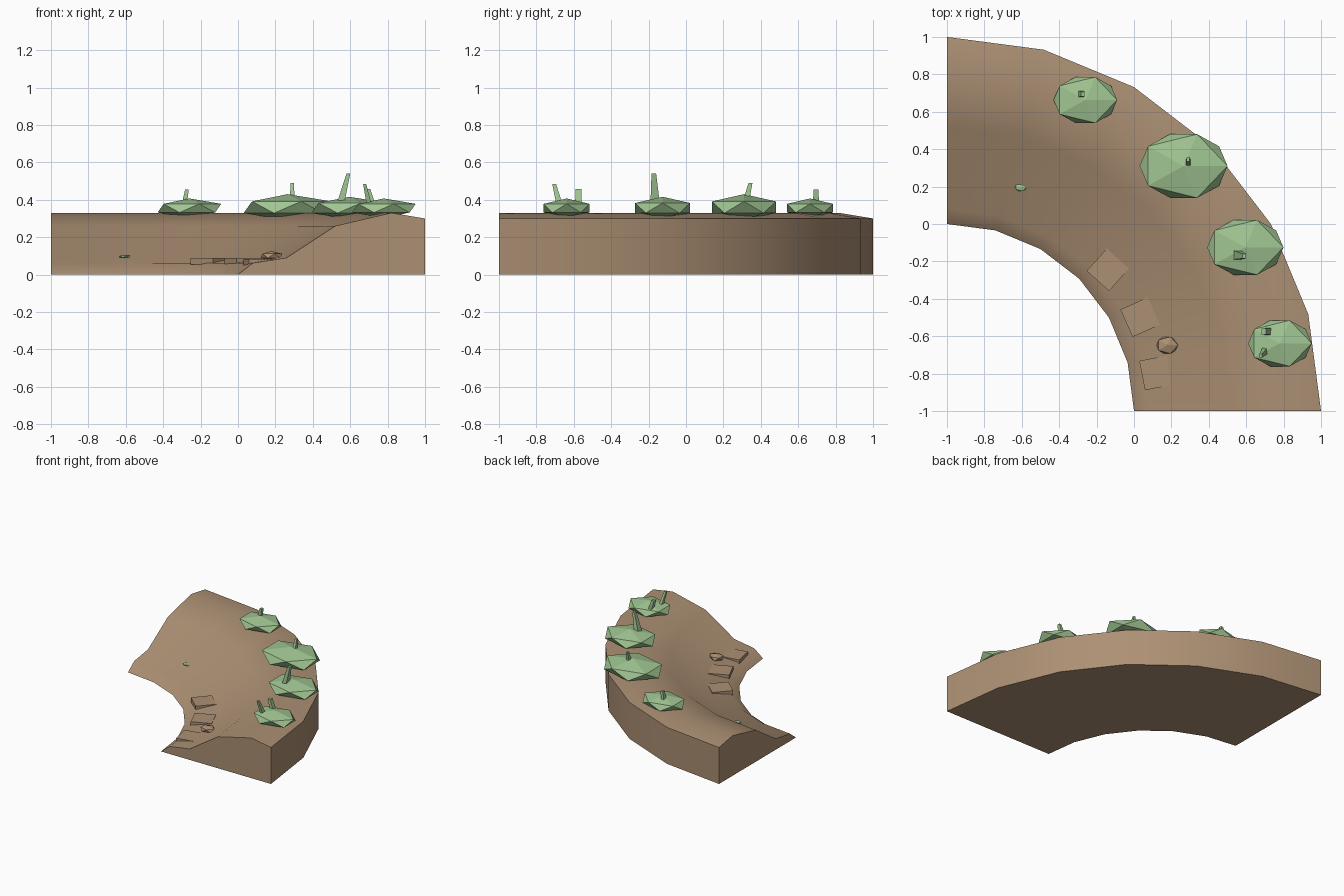
import bpy, bmesh, math
from mathutils import Vector, Matrix

if "Cube" in bpy.data.objects:
    bpy.data.objects.remove(bpy.data.objects["Cube"])


def material(name, rgb):
    m = bpy.data.materials.new(name)
    m.diffuse_color = (*rgb, 1)
    m.use_nodes = True
    m.node_tree.nodes["Principled BSDF"].inputs["Base Color"].default_value = m.diffuse_color
    return m


EARTH = material("earth brown", (0.413, 0.279, 0.174))
LEAF = material("leaf green", (0.352, 0.558, 0.287))


def add(name, bm, mat):
    bmesh.ops.recalc_face_normals(bm, faces=bm.faces)
    me = bpy.data.meshes.new(name)
    bm.to_mesh(me)
    bm.free()
    me.materials.append(mat)
    ob = bpy.data.objects.new(name, me)
    bpy.context.collection.objects.link(ob)
    return ob


# Curved bank: profile (distance from inner edge, height) swept a quarter turn
PROFILE = [(0, 0), (0.08, 0.062), (0.26, 0.09), (0.52, 0.26),
           (0.82, 0.33), (1, 0.30), (1, 0)]
SEGMENTS = 6
bm = bmesh.new()
rings = []
for i in range(SEGMENTS + 1):
    a = math.radians(90 * i / SEGMENTS)
    rings.append([bm.verts.new((-1 + (1 + d) * math.cos(a), -1 + (1 + d) * math.sin(a), z))
                  for d, z in PROFILE])
n = len(PROFILE)
for r0, r1 in zip(rings, rings[1:]):
    for j in range(n):
        k = (j + 1) % n
        bm.faces.new((r0[j], r0[k], r1[k], r1[j]))
bm.faces.new(rings[0])
bm.faces.new(rings[-1])
bank = add("bank", bm, EARTH)
bpy.context.view_layer.objects.active = bank
bank.select_set(True)
bpy.ops.object.shade_smooth_by_angle(angle=math.radians(30))
bank.select_set(False)


# Flat stones along the inner edge
def stone(name, x, y, turn, top):
    bm = bmesh.new()
    bmesh.ops.create_cube(bm, size=1, matrix=Matrix.Translation((x, y, top - 0.0175))
                          @ Matrix.Rotation(math.radians(turn), 4, 'Z')
                          @ Matrix.Diagonal((0.16, 0.16, 0.035, 1)))
    add(name, bm, EARTH)


stone("stone_back", -0.14, -0.245, 48, 0.09)
stone("stone_middle", 0.033, -0.498, 24, 0.09)
stone("stone_front", 0.122, -0.795, 11, 0.083)


# Squashed 20-sided lump: two staggered rings of five plus two tips
def lump(name, centre, radii, mat):
    bm = bmesh.new()
    c = Vector(centre)
    rx, ry, h = radii

    def ring(z, turn):
        return [bm.verts.new(c + Vector((rx * math.cos(turn + i * math.tau / 5),
                                         ry * math.sin(turn + i * math.tau / 5), z)))
                for i in range(5)]

    upper, lower = ring(0.447 * h, 0), ring(-0.447 * h, math.pi / 5)
    top = bm.verts.new(c + Vector((0, 0, h)))
    bottom = bm.verts.new(c - Vector((0, 0, h)))
    for i in range(5):
        j = (i + 1) % 5
        bm.faces.new((top, upper[i], upper[j]))
        bm.faces.new((upper[i], lower[i], upper[j]))
        bm.faces.new((lower[i], lower[j], upper[j]))
        bm.faces.new((bottom, lower[j], lower[i]))
    add(name, bm, mat)


# Bushes on the crest, a rock and a small green tuft
lump("bush_1", (-0.26, 0.663, 0.355), (0.17, 0.129, 0.052), LEAF)
lump("bush_2", (0.265, 0.31, 0.36), (0.235, 0.179, 0.07), LEAF)
lump("bush_3", (0.595, -0.125, 0.356), (0.204, 0.154, 0.06), LEAF)
lump("bush_4", (0.78, -0.638, 0.355), (0.17, 0.129, 0.052), LEAF)
lump("rock", (0.178, -0.648, 0.1), (0.057, 0.047, 0.026), EARTH)
lump("tuft", (-0.605, 0.197, 0.097), (0.031, 0.022, 0.009), LEAF)


# Leaning, tapered four-sided sprouts
def sprout(name, base, tip, w0, w1):
    bm = bmesh.new()
    rows = []
    for p, w in ((base, w0), (tip, w1)):
        rows.append([bm.verts.new((p[0] + sx * w * 0.4, p[1] + sy * w * 0.5, p[2]))
                     for sx, sy in ((-1, -1), (1, -1), (1, 1), (-1, 1))])
    for i in range(4):
        j = (i + 1) % 4
        bm.faces.new((rows[0][i], rows[0][j], rows[1][j], rows[1][i]))
    bm.faces.new(rows[0])
    bm.faces.new(rows[1])
    add(name, bm, LEAF)


sprout("sprout_1", (-0.288, 0.695, 0.37), (-0.273, 0.695, 0.455), 0.036, 0.024)
sprout("sprout_2", (0.29, 0.32, 0.39), (0.29, 0.345, 0.49), 0.036, 0.02)
sprout("sprout_3", (0.548, -0.165, 0.38), (0.59, -0.172, 0.54), 0.05, 0.025)
sprout("sprout_4", (0.702, -0.675, 0.37), (0.677, -0.705, 0.485), 0.034, 0.02)
sprout("sprout_5", (0.722, -0.575, 0.37), (0.695, -0.575, 0.457), 0.037, 0.03)
